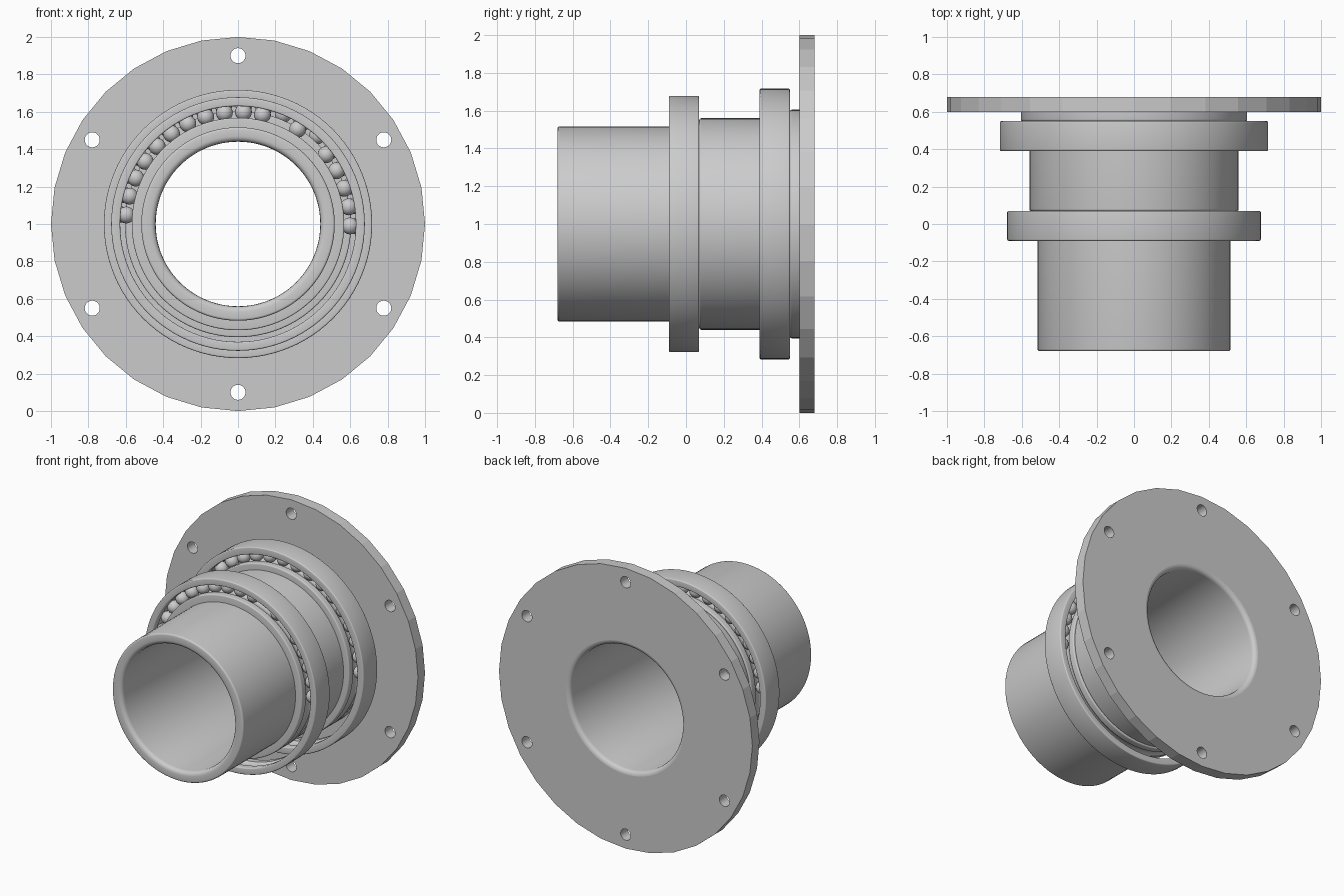
import bpy, bmesh, math
from mathutils import Vector, Matrix

if "Cube" in bpy.data.objects:
    bpy.data.objects.remove(bpy.data.objects["Cube"])

AXIS_Z = 1.0
steel = bpy.data.materials.new("grey steel")
steel.use_nodes = True
COLOUR = (0.6, 0.6, 0.6, 1)
steel.diffuse_color = COLOUR
steel.node_tree.nodes["Principled BSDF"].inputs["Base Color"].default_value = COLOUR


def finish(name, bm, angle=30):
    """Turn a bmesh built around the y axis into a shaded object."""
    bmesh.ops.recalc_face_normals(bm, faces=bm.faces[:])
    mesh = bpy.data.meshes.new(name)
    bm.to_mesh(mesh)
    bm.free()
    mesh.materials.append(steel)
    ob = bpy.data.objects.new(name, mesh)
    ob.location.z = AXIS_Z
    bpy.context.collection.objects.link(ob)
    bpy.ops.object.select_all(action='DESELECT')
    ob.select_set(True)
    bpy.context.view_layer.objects.active = ob
    bpy.ops.object.shade_smooth_by_angle(angle=math.radians(angle))
    return ob


def rounded(corners, steps=4):
    """Closed (radius, y, fillet) outline with its corners rounded."""
    pts = []
    for i, (r, y, f) in enumerate(corners):
        p = Vector((r, y))
        if not f:
            pts.append(p)
            continue
        a = (Vector(corners[i - 1][:2]) - p).normalized() * f
        b = (Vector(corners[(i + 1) % len(corners)][:2]) - p).normalized() * f
        for k in range(steps + 1):
            t = math.pi / 2 * k / steps
            pts.append(p + a * (1 - math.sin(t)) + b * (1 - math.cos(t)))
    return pts


def lathe(name, outline, segments=96):
    bm = bmesh.new()
    vs = [bm.verts.new((r, y, 0)) for r, y in outline]
    es = [bm.edges.new((v, vs[i - 1])) for i, v in enumerate(vs)]
    bmesh.ops.spin(bm, geom=vs + es, cent=(0, 0, 0), axis=(0, 1, 0),
                   angle=math.tau, steps=segments, use_merge=True)
    bmesh.ops.remove_doubles(bm, verts=bm.verts[:], dist=1e-5)
    return finish(name, bm)


def groove(race_r, ball_r, centre_r, y, direction):
    """Arc of the ball track cut into a race, running along y."""
    half = math.acos(abs(race_r - centre_r) / ball_r)
    side = 1 if race_r > centre_r else -1
    return [Vector((centre_r + side * ball_r * math.cos(t), y + direction * ball_r * math.sin(t)))
            for t in (half * (k / 4 - 1) for k in range(9))]


def bearing(prefix, y, bore, inner, outer, rim, missing=()):
    """Two grooved races with balls in the upper half."""
    h, f = 0.08, 0.008
    centre, ball = (inner + outer) / 2, 0.045
    track = ball + 0.002
    ring = rounded([(outer, y + h, f), (rim, y + h, f), (rim, y - h, f), (outer, y - h, f)])
    lathe(prefix + "_outer_race", ring + groove(outer, track, centre, y, 1))
    ring = rounded([(inner, y - h, f), (bore, y - h, 0), (bore, y + h, 0), (inner, y + h, f)])
    lathe(prefix + "_inner_race", ring + groove(inner, track, centre, y, -1))
    bm = bmesh.new()
    for i in range(19):
        if i in missing:
            continue
        a = math.radians(-1 + 9.8 * i)
        at = Matrix.Translation((centre * math.cos(a), y, centre * math.sin(a)))
        bmesh.ops.create_uvsphere(bm, u_segments=20, v_segments=12, radius=ball, matrix=at)
    finish(prefix + "_balls", bm, 40)


# Hollow stepped shaft with rounded bore ends
BORE, LIP = 0.44, 0.47
FRONT, FACE, BACK = -0.68, 0.6, 0.68
lathe("stepped_shaft", rounded([
    (BORE, FRONT, 0.03), (0.517, FRONT, 0.012),
    (0.517, 0.07, 0), (0.56, 0.07, 0.01),
    (0.56, 0.55, 0), (0.605, 0.55, 0.01),
    (0.605, FACE, 0), (LIP, FACE, 0), (LIP, BACK, 0)])
    + rounded([(LIP, BACK, 0), (BORE, BACK, 0.03), (BORE, FACE, 0)])[1:-1])

# Bearings
bearing("front_bearing", -0.01, 0.515, 0.568, 0.63, 0.678, missing=(5, 7))
bearing("rear_bearing", 0.47, 0.558, 0.605, 0.665, 0.717)

# Flange plate: faceted rim, centre opening and six bolt holes
bm = bmesh.new()


def loop(radius, count, x=0, z=0):
    vs = [bm.verts.new((x + radius * math.cos(math.tau * i / count), FACE,
                        z + radius * math.sin(math.tau * i / count))) for i in range(count)]
    return [bm.edges.new((v, vs[i - 1])) for i, v in enumerate(vs)]


edges = loop(1.0, 32) + loop(LIP, 96)
for i in range(6):
    a = math.radians(30 + 60 * i)
    edges += loop(0.04, 40, 0.9 * math.cos(a), 0.9 * math.sin(a))
bmesh.ops.triangle_fill(bm, edges=edges, use_beauty=True, normal=(0, -1, 0))
grown = bmesh.ops.extrude_face_region(bm, geom=bm.faces[:], use_keep_orig=True)
bmesh.ops.translate(bm, vec=(0, BACK - FACE, 0),
                    verts=[g for g in grown["geom"] if isinstance(g, bmesh.types.BMVert)])
finish("flange", bm, 10)
